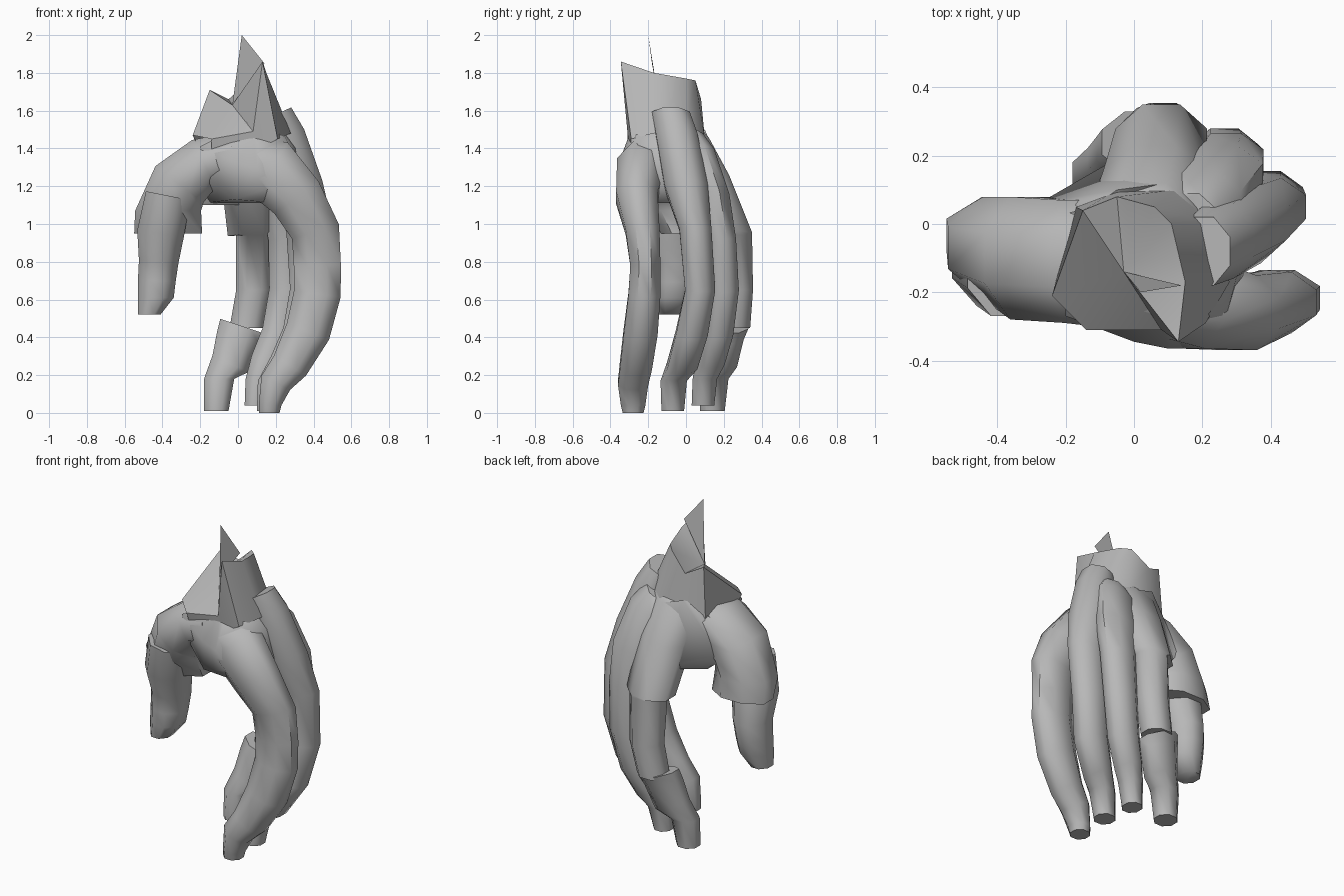
import bpy, bmesh, math
from mathutils import Vector

skin = bpy.data.materials.new("plain_grey")
skin.diffuse_color = (0.48, 0.48, 0.48, 1)


def finish(bm, name, angle=55):
    bmesh.ops.recalc_face_normals(bm, faces=bm.faces[:])
    me = bpy.data.meshes.new(name)
    bm.to_mesh(me)
    bm.free()
    me.materials.append(skin)
    ob = bpy.data.objects.new(name, me)
    bpy.context.collection.objects.link(ob)
    bpy.ops.object.select_all(action='DESELECT')
    ob.select_set(True)
    bpy.context.view_layer.objects.active = ob
    bpy.ops.object.shade_smooth_by_angle(angle=math.radians(angle))
    return ob


def limb(name, rows, sides=8):
    """Loft of rounded rings; each row is x, y, z, half width, half depth."""
    bm = bmesh.new()
    rings = []
    for i, (x, y, z, a, b) in enumerate(rows):
        p, q = rows[max(i - 1, 0)], rows[min(i + 1, len(rows) - 1)]
        t = Vector((q[0] - p[0], 0, q[2] - p[2])).normalized()
        n = Vector((1, 0, 0)) if i >= len(rows) - 2 else Vector((-t.z, 0, t.x))
        ring = []
        for k in range(sides):
            w = 2 * math.pi * (k + 0.5) / sides
            ring.append(bm.verts.new(Vector((x, y, z)) + n * (math.cos(w) * a * 1.08)
                                     + Vector((0, math.sin(w) * b * 1.08, 0))))
        rings.append(ring)
    for r, s in zip(rings, rings[1:]):
        for k in range(sides):
            j = (k + 1) % sides
            bm.faces.new((r[k], r[j], s[j], s[k]))
    bm.faces.new(rings[0])
    bm.faces.new(rings[-1])
    return finish(bm, name)


def hull(name, points):
    bm = bmesh.new()
    for p in points:
        bm.verts.new(p)
    bmesh.ops.convex_hull(bm, input=bm.verts[:])
    loose = [v for v in bm.verts if not v.link_faces]
    bmesh.ops.delete(bm, geom=loose, context='VERTS')
    return finish(bm, name, 70)


# four curled fingers, front to back
limb("index_finger", [
    (0.02, -0.19, 1.33, .14, .13), (0.17, -0.23, 1.29, .17, .135), (0.31, -0.26, 1.14, .145, .11),
    (0.41, -0.23, 0.96, .13, .09), (0.42, -0.215, 0.78, .125, .08), (0.42, -0.22, 0.63, .125, .085),
    (0.37, -0.24, 0.43, .12, .09), (0.275, -0.265, 0.25, .10, .085),
    (0.20, -0.28, 0.16, .085, .08), (0.17, -0.28, 0.04, .06, .065), (0.165, -0.28, 0.0, .055, .055)])
limb("middle_finger", [
    (0.2, -0.08, 1.58, .09, .10), (0.25, -0.05, 1.47, .105, .11), (0.32, 0.0, 1.2, .13, .115),
    (0.38, 0.05, 0.97, .125, .085), (0.385, 0.075, 0.65, .11, .08), (0.34, 0.03, 0.42, .105, .085),
    (0.25, -0.02, 0.25, .09, .08), (0.18, -0.065, 0.17, .075, .07), (0.16, -0.07, 0.01, .06, .06)])
limb("ring_finger", [
    (0.15, 0.0, 1.46, .11, .09), (0.19, 0.06, 1.38, .13, .09), (0.25, 0.14, 1.15, .13, .09),
    (0.27, 0.185, 0.92, .11, .08), (0.265, 0.2, 0.65, .10, .08), (0.22, 0.17, 0.42, .095, .08),
    (0.15, 0.13, 0.27, .085, .075), (0.11, 0.1, 0.18, .07, .065), (0.09, 0.09, 0.04, .055, .06)])
limb("little_finger", [
    (0.02, -0.06, 1.52, .13, .12), (0.03, 0.0, 1.45, .16, .12), (0.06, 0.11, 1.25, .15, .12),
    (0.08, 0.23, 0.95, .135, .12), (0.09, 0.24, 0.94, .10, .11), (0.085, 0.265, 0.65, .095, .09),
    (0.045, 0.255, 0.45, .09, .085)])
limb("little_finger_end", [
    (0.02, 0.24, 0.46, .12, .09), (0.0, 0.22, 0.4, .115, .085), (-0.04, 0.19, 0.26, .105, .08),
    (-0.1, 0.15, 0.18, .08, .075), (-0.115, 0.14, 0.01, .065, .065)])

# thumb: wide base with a stepped rim, then the narrow end
limb("thumb_base", [
    (-0.02, -0.12, 1.36, .13, .19), (-0.18, -0.11, 1.32, .14, .18), (-0.31, -0.1, 1.21, .16, .18),
    (-0.37, -0.07, 1.07, .175, .15), (-0.37, -0.03, 0.95, .18, .11)])
limb("thumb_end", [
    (-0.37, -0.13, 1.15, .12, .14), (-0.41, -0.1, 0.95, .125, .14), (-0.42, -0.06, 0.80, .105, .12),
    (-0.43, -0.06, 0.7, .10, .11), (-0.435, -0.07, 0.61, .095, .10), (-0.47, -0.08, 0.52, .06, .07)])

# palm, its side towards the fingers and the web behind the thumb
hull("palm", [
    (-.15, -.25, 1.22), (-.02, -.31, 1.13), (.22, -.30, 1.11), (.27, 0, 1.11), (0, .10, 1.12),
    (-.18, .05, 1.11), (-.2, -.27, 1.41), (.08, -.29, 1.5), (.27, -.27, 1.42), (.3, .04, 1.4),
    (.05, .09, 1.5), (-.2, 0.03, 1.4), (.1, -.365, 1.3), (0, -.345, 1.32), (.2, -.365, 1.2),
    (.2, -.1, 1.56), (.12, -.25, 1.58), (.34, -.1, 1.2), (.31, -.12, 1.4)])
hull("palm_web", [
    (-.2, -.05, 1.1), (-.2, .07, 1.1), (.05, .25, 1.1), (.1, .1, 1.1), (-.2, .06, 1.34),
    (-.05, .1, 1.5), (.1, .12, 1.45), (-.12, .05, 1.48), (-.1, -.1, 1.4), (-.28, .06, 1.2)])

# torn wrist: skirt, sunken fan and spike
rim = [(-.24, -.21, 1.47), (-.14, -.31, 1.45), (.08, -.31, 1.49), (.13, -.345, 1.86),
       (.15, -.17, 1.8), (.11, 0, 1.77), (.06, .05, 1.76), (-.05, .08, 1.66), (-.15, .04, 1.71)]
base = [(-.2, -.2, 1.38), (-.14, -.28, 1.38), (.08, -.3, 1.38), (.21, -.29, 1.45),
        (.28, -.17, 1.48), (.23, 0, 1.5), (.12, .1, 1.45), (-.05, .1, 1.4), (-.17, .05, 1.38)]
bm = bmesh.new()
top = [bm.verts.new(p) for p in rim]
low = [bm.verts.new(p) for p in base]
mid = bm.verts.new((-.03, -.14, 1.63))
for k in range(len(rim)):
    j = (k + 1) % len(rim)
    bm.faces.new((top[k], top[j], mid))
    if k != 0:
        bm.faces.new((low[k], low[j], top[j], top[k]))
finish(bm, "torn_wrist", 40)

bm = bmesh.new()
bm.faces.new([bm.verts.new(p) for p in ((.02, -.2, 2.0), (-.03, -.14, 1.63), (.14, -.18, 1.85))])
finish(bm, "wrist_spike", 30)
